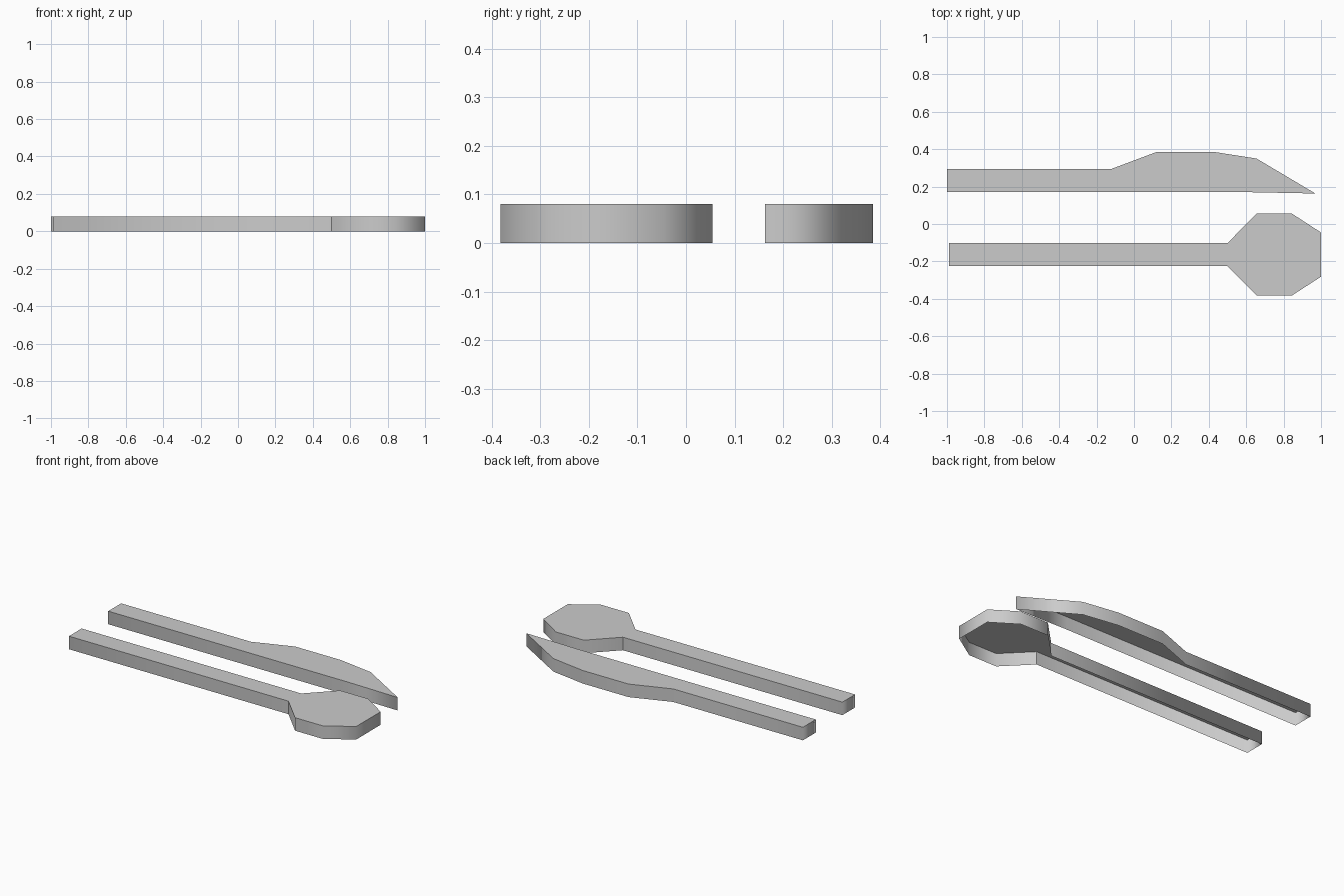
import bpy, bmesh, math

cube = bpy.data.objects.get("Cube")
if cube:
    bpy.data.objects.remove(cube, do_unlink=True)

HEIGHT = 0.08

# Single plain grey for both pieces
grey = bpy.data.materials.new("light grey")
grey.use_nodes = True
colour = (0.6, 0.6, 0.6, 1)
grey.diffuse_color = colour
grey.node_tree.nodes["Principled BSDF"].inputs["Base Color"].default_value = colour


def hollow_piece(name, outline, neck_x=None):
    """Flat top with side walls, open underneath; outline runs counter-clockwise."""
    bm = bmesh.new()
    top = [bm.verts.new((x, y, HEIGHT)) for x, y in outline]
    low = [bm.verts.new((x, y, 0)) for x, y in outline]
    bm.faces.new(top)
    for i in range(len(top)):
        j = (i + 1) % len(top)
        bm.faces.new((low[i], low[j], top[j], top[i])).smooth = True
    # Gentle wall corners are smooth; the rim, tight corners and neck stay crisp
    for edge in bm.edges:
        at_neck = neck_x is not None and all(v.co.x == neck_x for v in edge.verts)
        edge.smooth = edge.calc_face_angle(math.pi) < math.radians(50) and not at_neck
    mesh = bpy.data.meshes.new(name)
    bm.to_mesh(mesh)
    bm.free()
    mesh.materials.append(grey)
    obj = bpy.data.objects.new(name, mesh)
    bpy.context.collection.objects.link(obj)


# Knife: straight handle, bulging blade, pointed tip
hollow_piece("knife", [
    (-1, 0.17), (0.62, 0.17), (0.97, 0.163), (0.655, 0.35),
    (0.43, 0.385), (0.12, 0.385), (-0.12, 0.295), (-1, 0.295)])

# Spoon: half outline mirrored across its own long axis
AXIS = -0.1635
half = [(-0.99, 0.0615), (0.5, 0.0615), (0.655, 0.2185), (0.845, 0.2185), (1, 0.118)]
lower = [(x, AXIS - w) for x, w in half]
upper = [(x, AXIS + w) for x, w in reversed(half)]
hollow_piece("spoon", lower + upper, neck_x=0.5)
